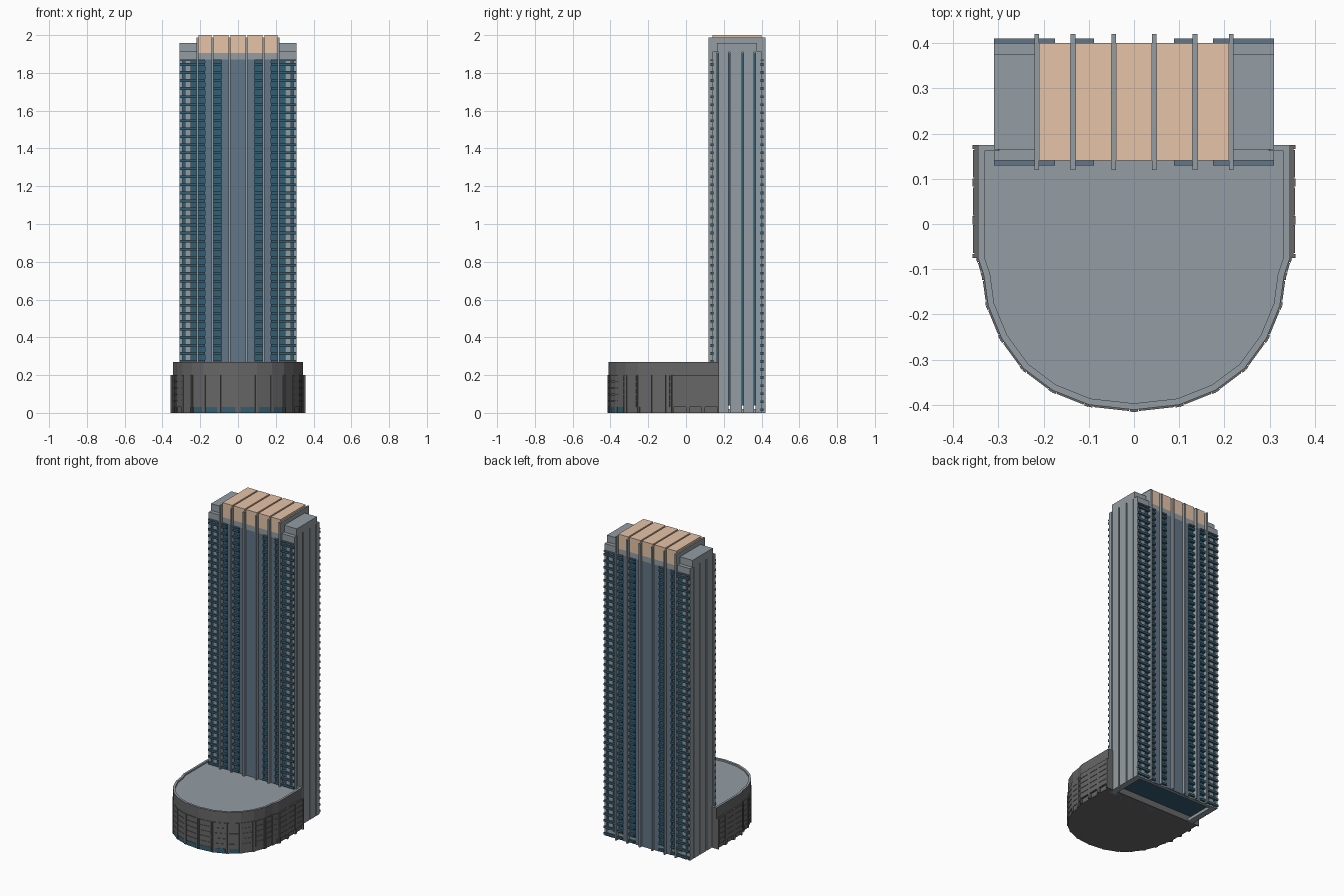
import bpy, bmesh, math
from mathutils import Matrix, Vector

if "Cube" in bpy.data.objects:
    bpy.data.objects.remove(bpy.data.objects["Cube"])


def material(name, rgb):
    lin = [((c / 255 + 0.055) / 1.055) ** 2.4 for c in rgb]
    m = bpy.data.materials.new(name)
    m.diffuse_color = (*lin, 1)
    m.use_nodes = True
    m.node_tree.nodes["Principled BSDF"].inputs["Base Color"].default_value = m.diffuse_color
    return m


GREY = material("concrete grey", (148, 157, 163))
BLUE = material("blue grey panel", (98, 118, 135))
TEAL = material("teal glass", (52, 94, 114))
DARK = material("podium dark grey", (103, 103, 103))
TAN = material("tan crown", (230, 195, 167))


def add_box(bm, x0, x1, y0, y1, z0, z1, frame=Matrix()):
    mid = Matrix.Translation(((x0 + x1) / 2, (y0 + y1) / 2, (z0 + z1) / 2))
    size = Matrix.Diagonal((x1 - x0, y1 - y0, z1 - z0, 1))
    bmesh.ops.create_cube(bm, size=1, matrix=frame @ mid @ size)


def finish(name, bm, *mats):
    bmesh.ops.recalc_face_normals(bm, faces=bm.faces)
    me = bpy.data.meshes.new(name)
    bm.to_mesh(me)
    bm.free()
    for m in mats:
        me.materials.append(m)
    ob = bpy.data.objects.new(name, me)
    bpy.context.collection.objects.link(ob)
    return ob


def boxes(name, items, mat):
    bm = bmesh.new()
    for b in items:
        add_box(bm, *b)
    return finish(name, bm, mat)


def both_x(items):
    return items + [(-b[1], -b[0], *b[2:]) for b in items]


YC = 0.27   # tower centre line in y


def both_y(items):
    return items + [(b[0], b[1], 2 * YC - b[3], 2 * YC - b[2], b[4], b[5]) for b in items]


# Tower glass core, raised so the underside is recessed
boxes("tower_core", [(-0.30, 0.30, 0.148, 0.392, 0.04, 1.905)], TEAL)
boxes("base_rim", both_y([(-0.30, 0.30, 0.143, 0.165, 0, 0.04)])
      + both_x([(0.27, 0.302, 0.143, 0.397, 0, 0.02)]), GREY)

# Fins on both long faces, joined over the crown
FINS = (0.045, 0.135, 0.215)
boxes("fins", both_y(both_x([(x - 0.005, x + 0.005, 0.12, 0.15, 0, 1.987) for x in FINS])), GREY)
boxes("crown_fins", both_x([(x - 0.005, x + 0.005, 0.15, 0.39, 1.90, 1.987) for x in FINS]), GREY)

# Smooth panels between fins, on both long faces
boxes("facade_panels", both_y([(-0.04, 0.04, 0.14, 0.15, 0, 1.87)]
      + both_x([(0.05, 0.087, 0.14, 0.15, 0, 1.87), (0.14, 0.175, 0.14, 0.15, 0, 1.87)])), BLUE)

# Grey piers at the wing windows
boxes("wing_piers", both_y(both_x([(0.25, 0.28, 0.14, 0.15, 0, 1.87)])), GREY)

# Balcony rails, one per floor
FLOORS, PITCH = 44, 0.0425
COLUMNS = ((0.088, 0.13), (0.175, 0.21), (0.22, 0.31))
rails = [(a, b, 0.13, 0.149, 0.01 + i * PITCH, 0.024 + i * PITCH)
         for i in range(FLOORS) for a, b in COLUMNS]
boxes("balcony_rails", both_y(both_x(rails)), TEAL)
boxes("balcony_caps", both_y(both_x([(a, b, 0.13, 0.149, 1.862, 1.87) for a, b in COLUMNS])), BLUE)

# Side walls: slabs separated by narrow glass slots
slabs = ((0.14, 0.163), (0.171, 0.226), (0.234, 0.296), (0.304, 0.359), (0.367, 0.40))
boxes("side_slabs", both_x([(0.295, 0.31, a, b, 0, 1.91) for a, b in slabs]), GREY)

# Wing tops with a step
boxes("wing_caps", both_x([(0.22, 0.299, 0.14, 0.40, 1.87, 1.912),
                           (0.299, 0.31, 0.14, 0.163, 1.87, 1.912),
                           (0.299, 0.31, 0.377, 0.40, 1.87, 1.912),
                           (0.22, 0.31, 0.165, 0.375, 1.91, 1.957)]), GREY)

# Crown: grey band and tan blocks between fins
gaps = [(-0.04, 0.04), (0.05, 0.13), (0.14, 0.21), (-0.13, -0.05), (-0.21, -0.14)]
boxes("crown_band", [(a, b, 0.14, 0.40, 1.87, 1.905) for a, b in gaps], GREY)
boxes("crown_blocks", [(a, b, 0.14, 0.40, 1.905, 2.0) for a, b in gaps], TAN)

# Podium: half-round prism with sunken roof
half = [(0.345, 0.175), (0.345, -0.075), (0.332, -0.115), (0.323, -0.18), (0.293, -0.253),
        (0.244, -0.32), (0.18, -0.368), (0.10, -0.400), (0, -0.411)]
outline = half + [(-x, y) for x, y in reversed(half[:-1])]
bm = bmesh.new()
base = bm.faces.new([bm.verts.new((x, y, 0)) for x, y in outline])
ext = bmesh.ops.extrude_face_region(bm, geom=[base])["geom"]
bmesh.ops.translate(bm, verts=[v for v in ext if isinstance(v, bmesh.types.BMVert)], vec=(0, 0, 0.27))
roof = [f for f in ext if isinstance(f, bmesh.types.BMFace)]
if not base.is_valid:
    bm.faces.new([v for v in bm.verts if v.co.z < 0.001])
bmesh.ops.recalc_face_normals(bm, faces=bm.faces)
bmesh.ops.inset_region(bm, faces=roof, thickness=0.014, use_even_offset=True)
low = bmesh.ops.extrude_face_region(bm, geom=roof)["geom"]
bmesh.ops.translate(bm, verts=[v for v in low if isinstance(v, bmesh.types.BMVert)], vec=(0, 0, -0.01))
bmesh.ops.delete(bm, geom=[f for f in roof if f.is_valid], context='FACES_ONLY')
for f in bm.faces:
    f.material_index = 1 if f.normal.z > 0.5 or f.calc_center_median().z > 0.262 else 0
finish("podium", bm, DARK, GREY)

# Podium bays: panels with thin slits, and glass doors at the front
(sx, sy), (ex, ey) = half[0], half[1]
path = [(sx, sy + (ey - sy) * i / 3) for i in range(3)] + half[1:]
bays, doors = bmesh.new(), bmesh.new()
for side in (1, -1):
    mirror = Matrix.Diagonal((side, 1, 1, 1))
    for i in range(len(path) - 1):
        a, b = Vector((*path[i], 0)), Vector((*path[i + 1], 0))
        t = (b - a).normalized()
        n = Vector((-t.y, t.x, 0))
        frame = mirror @ Matrix(((t.x, n.x, 0, a.x), (t.y, n.y, 0, a.y), (0, 0, 1, 0), (0, 0, 0, 1)))
        L = (b - a).length
        d = 0.012 if i < 3 else 0.005
        w = 0.009
        # piers, backing plate and spandrels
        add_box(bays, 0, w, -0.002, d, 0, 0.2, frame)
        add_box(bays, L - w, L, -0.002, d, 0, 0.2, frame)
        add_box(bays, w, L - w, -0.002, d - 0.004, 0.03, 0.2, frame)
        for k in range(5):
            z = 0.032 + k * 0.034
            add_box(bays, w + 0.002, L - w - 0.002, -0.002, d - 0.001, z, z + 0.030, frame)
        if i >= len(path) - 4:
            add_box(doors, w + 0.003, L - w - 0.003, -0.002, 0.003, 0, 0.03, frame)
finish("podium_bays", bays, DARK)
finish("podium_doors", doors, TEAL)
